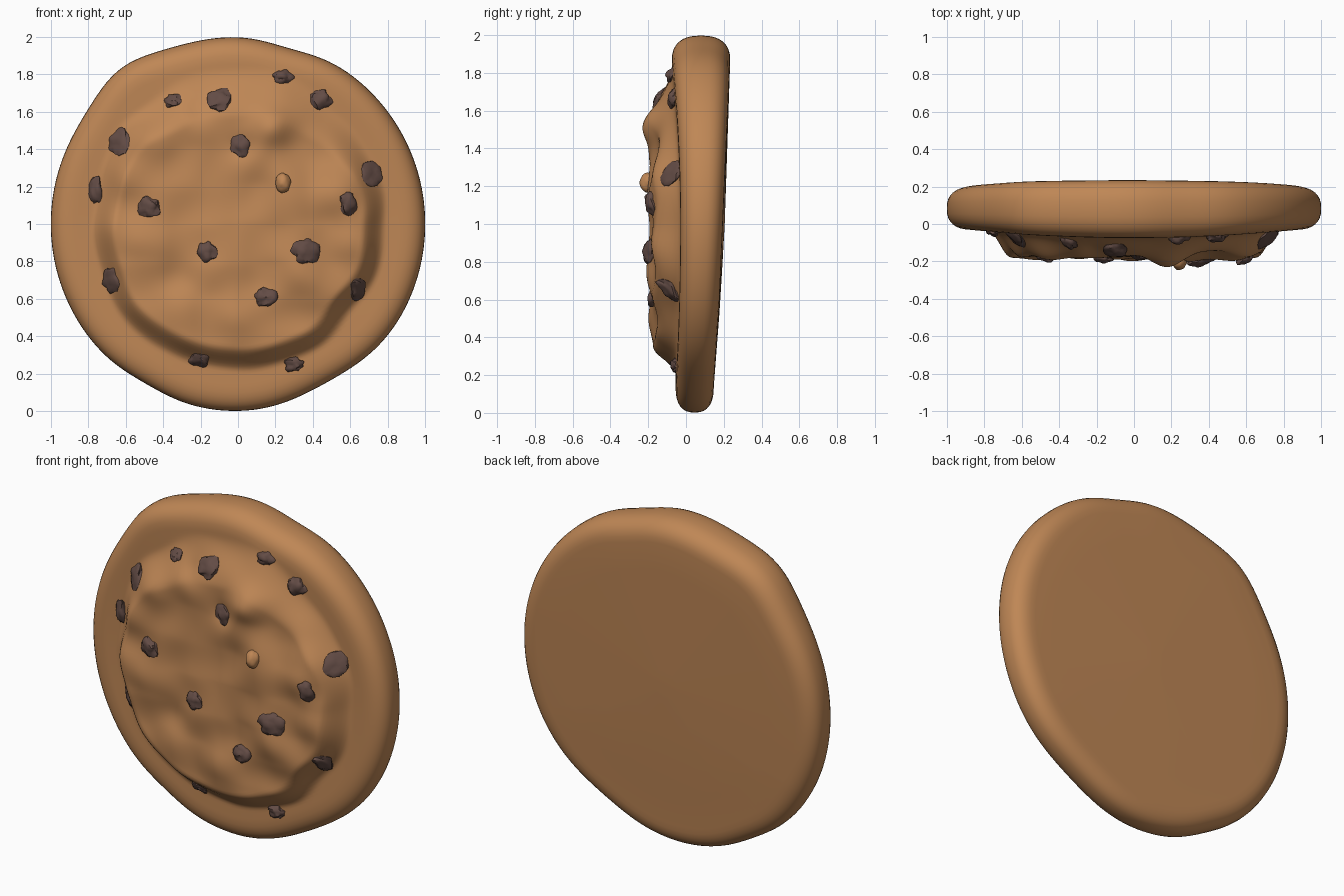
import bpy, bmesh, math, random
from mathutils import Vector, noise

if "Cube" in bpy.data.objects:
    bpy.data.objects.remove(bpy.data.objects["Cube"])

random.seed(4)


def material(name, rgb):
    m = bpy.data.materials.new(name)
    m.diffuse_color = (*rgb, 1)
    m.use_nodes = True
    m.node_tree.nodes["Principled BSDF"].inputs["Base Color"].default_value = m.diffuse_color
    return m


dough = material("baked dough", (0.52, 0.242, 0.092))
chocolate = material("dark chocolate", (0.125, 0.072, 0.06))


def finish(bm, name, mat, angle=180):
    bmesh.ops.recalc_face_normals(bm, faces=bm.faces)
    me = bpy.data.meshes.new(name)
    bm.to_mesh(me)
    bm.free()
    me.materials.append(mat)
    ob = bpy.data.objects.new(name, me)
    bpy.context.collection.objects.link(ob)
    bpy.context.view_layer.objects.active = ob
    ob.select_set(True)
    bpy.ops.object.shade_smooth_by_angle(angle=math.radians(angle))
    ob.select_set(False)
    return ob


def smooth(t):
    t = max(0, min(1, t))
    return t * t * (3 - 2 * t)


def gauss(d, s):
    return math.exp(-(d / s) ** 2)


# Lumps and dents of the raised middle: x, z, height, width
LUMPS = [(-.42, 1.53, .03, .15), (.18, 1.51, .055, .10), (.42, 1.38, -.03, .10),
         (-.10, 1.28, -.025, .14), (-.10, 1.03, -.015, .15), (.25, 1.18, .015, .12),
         (.55, 1.12, .035, .10), (.35, .72, .02, .13), (-.30, .70, -.025, .10),
         (.13, .66, -.015, .09), (0, .45, .015, .16), (-.55, .90, .02, .10),
         (-.62, 1.25, .01, .10), (-.22, 1.62, -.02, .06), (.02, 1.42, -.02, .06)]


def outline(a):
    # almost round, with a soft corner at the upper left
    return (1 + .04 * gauss(a - math.radians(127), .22) - .022 * gauss(a - math.radians(74), .2)
            - .03 * gauss(a - math.radians(299), .3) - .015 * gauss(a - math.radians(240), .2))


def rim_front(a):
    s = math.sin(a)
    return -.03 - (.045 if s > 0 else .025) * s * s


def back(z):
    return .195 + .045 * (z - 1) - .02 * max(0, .6 - z)


def front(x, z):
    # height of the front surface
    r, a = math.hypot(x, z - 1), math.atan2(z - 1, x)
    s = math.sin(a)
    wob = noise.noise(Vector((2.2 * math.cos(a), 2.2 * s, 3)))
    top = max(0, s) ** 2
    edge = .79 + .05 * top + .05 * wob
    m = smooth((edge - r) / (.13 + .14 * top))
    h = .155 + .03 * (1 - (r / .8) ** 2)
    h += sum(k * gauss(math.hypot(x - u, z - w), d) for u, w, k, d in LUMPS)
    h += .025 * noise.noise(Vector((x * 5, z * 5, 1)))
    return -h * m + (1 - m) * rim_front(a)


# Cookie body: rings from the front centre, around the rim, to the back centre
N, FRONT, EDGE = 160, 56, 16
bm = bmesh.new()
rings = []


def ring(fn):
    rings.append([bm.verts.new(fn(2 * math.pi * i / N - math.pi / 2)) for i in range(N)])


INSET = .13


def edge_point(a, t):
    a = a % (2 * math.pi)
    r0 = outline(a) - INSET
    f = rim_front(a)
    b = back(1 + r0 * math.sin(a))
    c, s = math.cos(t), math.sin(t)
    r = r0 + INSET * s ** .85
    y = (f + b) / 2 - (b - f) / 2 * math.copysign(abs(c) ** .8, c)
    return (r * math.cos(a), y, 1 + r * math.sin(a))


def front_point(a, k):
    r = (outline(a % (2 * math.pi)) - INSET) * k
    x, z = r * math.cos(a), 1 + r * math.sin(a)
    return (x, front(x, z), z)


def back_point(a, k):
    r = (outline(a % (2 * math.pi)) - INSET) * k
    z = 1 + r * math.sin(a)
    return (r * math.cos(a), back(z) + .01 * (1 - k), z)


for j in range(1, FRONT + 1):
    ring(lambda a: front_point(a, j / FRONT))
for j in range(1, EDGE + 1):
    ring(lambda a: edge_point(a, math.pi * j / EDGE))
for k in (.8, .55, .3, .1):
    ring(lambda a: back_point(a, k))
for p, q in zip(rings, rings[1:]):
    for i in range(N):
        n = (i + 1) % N
        bm.faces.new((p[i], p[n], q[n], q[i]))
for loop, y in ((rings[0], front(0, 1)), (rings[-1], back(1) + .01)):
    c = bm.verts.new((0, y, 1))
    for i in range(N):
        bm.faces.new((loop[i], loop[(i + 1) % N], c))
finish(bm, "cookie_body", dough)


def pebble(name, x, z, sx, sz, sy, mat, rough, y=None, angle=180):
    # rough lump sitting on the front surface, tilted to follow it
    bm = bmesh.new()
    bmesh.ops.create_icosphere(bm, subdivisions=3, radius=1)
    off = Vector((random.uniform(0, 50), x * 7, z * 7))
    e = .03
    gx = (front(x + e, z) - front(x - e, z)) / (2 * e)
    gz = (front(x, z + e) - front(x, z - e)) / (2 * e)
    gx, gz = (max(-.7, min(.7, g)) for g in (gx, gz))
    y = front(x, z) if y is None else y
    for v in bm.verts:
        p = v.co * (1 + rough * noise.noise(v.co * 1.6 + off))
        dx, dz = p.x * sx, p.z * sz
        v.co = (x + dx, y + p.y * sy + gx * dx + gz * dz, z + dz)
    finish(bm, name, mat, angle)


# Chocolate chips: x, z, half width, half height
CHIPS = [(-.35, 1.66, .045, .035), (-.10, 1.665, .065, .06), (.24, 1.79, .055, .036),
         (.44, 1.665, .06, .052), (-.63, 1.445, .06, .068), (.015, 1.42, .06, .062),
         (-.76, 1.18, .036, .074), (-.475, 1.085, .064, .06), (.71, 1.265, .064, .062),
         (.59, 1.11, .044, .06), (-.165, .855, .05, .054), (.365, .855, .076, .07),
         (-.675, .695, .047, .07), (.15, .61, .063, .05), (.635, .65, .044, .06),
         (-.21, .275, .05, .04), (.30, .25, .05, .036)]
for i, (x, z, w, h) in enumerate(CHIPS):
    pebble(f"chocolate_chip_{i + 1}", x, z, w, h, .032, chocolate, .4, angle=40)

# Small crumb of dough on the front
pebble("dough_crumb", .24, 1.22, .04, .052, .045, dough, .15)
